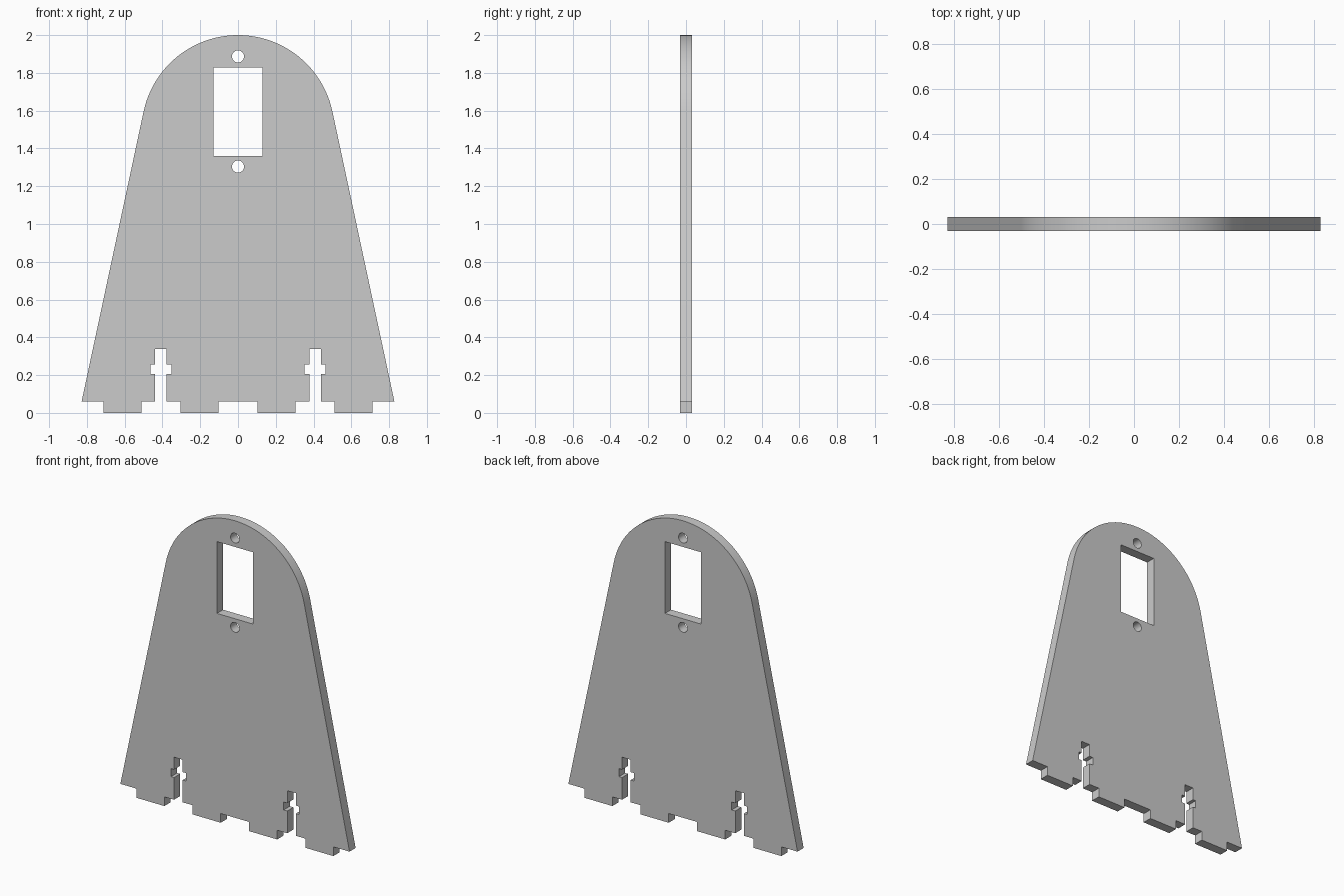
import bpy, bmesh, math

if "Cube" in bpy.data.objects:
    bpy.data.objects.remove(bpy.data.objects["Cube"])

HALF_T = 0.0315           # half plate thickness
R, CZ = 0.511, 1.489      # rounded top
TAN = math.radians(11.95) # angle where the arc meets the slanted side


def circle(cz, r, n=32):
    return [(r * math.cos(2 * math.pi * i / n), cz + r * math.sin(2 * math.pi * i / n))
            for i in range(n)]


# right half of the outline, from bottom centre up to the side corner: tabs and cross slot
half = [(0.103, 0.06), (0.103, 0), (0.305, 0), (0.305, 0.06),
        (0.378, 0.06), (0.378, 0.205), (0.352, 0.205), (0.352, 0.257),
        (0.378, 0.257), (0.378, 0.338), (0.44, 0.338), (0.44, 0.257),
        (0.462, 0.257), (0.462, 0.205), (0.44, 0.205), (0.44, 0.06),
        (0.51, 0.06), (0.51, 0), (0.711, 0), (0.711, 0.06), (0.828, 0.06)]

# rounded top arc
N = 48
arc = []
for i in range(N + 1):
    a = TAN + (math.pi - 2 * TAN) * i / N
    arc.append((R * math.cos(a), CZ + R * math.sin(a)))

outline = half + arc + [(-x, z) for x, z in reversed(half)]
window = [(-0.13, 1.36), (0.13, 1.36), (0.13, 1.829), (-0.13, 1.829)]
loops = [outline, window, circle(1.887, 0.032), circle(1.304, 0.032)]

# filled curve with holes, extruded to plate thickness
cu = bpy.data.curves.new("side_plate", 'CURVE')
cu.dimensions = '2D'
cu.fill_mode = 'BOTH'
cu.extrude = HALF_T
for pts in loops:
    s = cu.splines.new('POLY')
    s.points.add(len(pts) - 1)
    for p, (x, z) in zip(s.points, pts):
        p.co = (x, z, 0, 1)
    s.use_cyclic_u = True

plate = bpy.data.objects.new("side_plate", cu)
bpy.context.collection.objects.link(plate)
plate.rotation_euler.x = math.pi / 2
bpy.context.view_layer.objects.active = plate
plate.select_set(True)
bpy.ops.object.convert(target='MESH')
plate = bpy.context.object
bpy.ops.object.transform_apply(location=False, rotation=True, scale=False)

# weld caps to walls
bm = bmesh.new()
bm.from_mesh(plate.data)
bmesh.ops.remove_doubles(bm, verts=bm.verts, dist=1e-5)
bmesh.ops.recalc_face_normals(bm, faces=bm.faces)
bm.to_mesh(plate.data)
bm.free()
bpy.ops.object.shade_smooth_by_angle(angle=math.radians(30))
